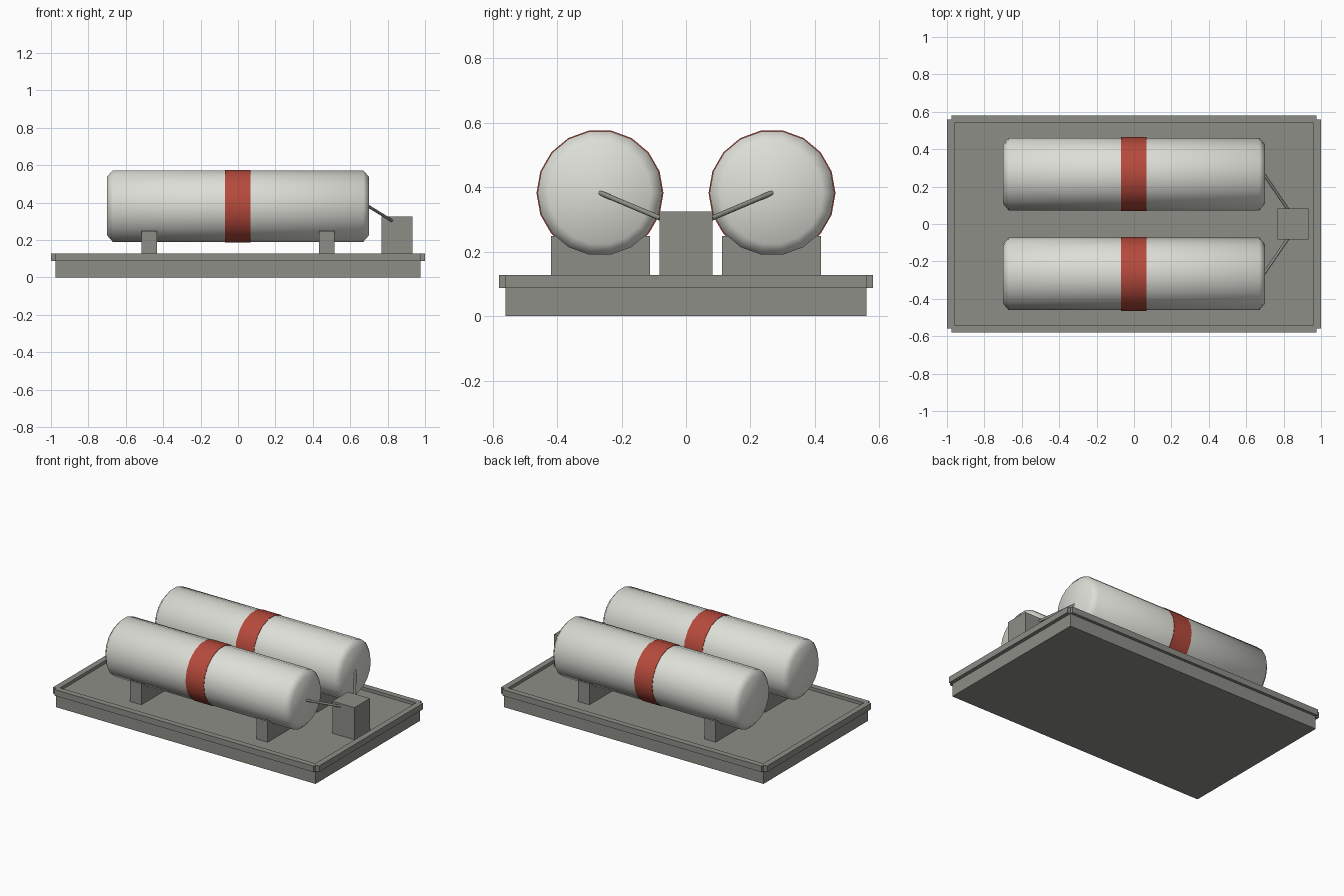
import bpy, bmesh, math
from mathutils import Vector, Matrix

if "Cube" in bpy.data.objects:
    bpy.data.objects.remove(bpy.data.objects["Cube"])


def material(name, rgb):
    m = bpy.data.materials.new(name)
    m.diffuse_color = (*rgb, 1)
    m.use_nodes = True
    m.node_tree.nodes["Principled BSDF"].inputs["Base Color"].default_value = m.diffuse_color
    return m


GREY = material("concrete_grey", (0.27, 0.27, 0.245))
WHITE = material("tank_white", (0.73, 0.73, 0.68))
RED = material("band_red", (0.47, 0.068, 0.045))


def finish(name, bm, mat):
    bmesh.ops.recalc_face_normals(bm, faces=bm.faces)
    me = bpy.data.meshes.new(name)
    bm.to_mesh(me)
    bm.free()
    me.materials.append(mat)
    ob = bpy.data.objects.new(name, me)
    bpy.context.collection.objects.link(ob)
    return ob


def box(name, x, y, z, mat=GREY):
    """Box from (min, max) ranges."""
    bm = bmesh.new()
    bmesh.ops.create_cube(bm, size=1)
    for v in bm.verts:
        v.co = [r[0] if c < 0 else r[1] for c, r in zip(v.co, (x, y, z))]
    return finish(name, bm, mat)


def smooth(ob, angle):
    bpy.ops.object.select_all(action='DESELECT')
    ob.select_set(True)
    bpy.context.view_layer.objects.active = ob
    bpy.ops.object.shade_smooth_by_angle(angle=math.radians(angle))


def lathe_x(name, profile, y, z, mat, sides=18):
    """Closed drum along x from (x, radius) stations."""
    bm = bmesh.new()
    rings = []
    for x, r in profile:
        angles = [2 * math.pi * i / sides for i in range(sides)]
        rings.append([bm.verts.new((x, y + r * math.cos(a), z + r * math.sin(a))) for a in angles])
    for a, b in zip(rings, rings[1:]):
        for i in range(sides):
            j = (i + 1) % sides
            bm.faces.new((a[i], a[j], b[j], b[i]))
    bm.faces.new(rings[0])
    bm.faces.new(rings[-1])
    return finish(name, bm, mat)


def pipe(name, p, q, radius, mat):
    p, q = Vector(p), Vector(q)
    bm = bmesh.new()
    rot = (q - p).to_track_quat('Z', 'Y').to_matrix().to_4x4()
    bmesh.ops.create_cone(bm, cap_ends=True, segments=8, radius1=radius, radius2=radius,
                          depth=(q - p).length, matrix=Matrix.Translation((p + q) / 2) @ rot)
    return finish(name, bm, mat)


# Slab with a raised kerb of four beams, open notches at the corners
box("base_slab", (-0.975, 0.975), (-0.56, 0.56), (0, 0.107))
for s, side in ((-1, "front"), (1, "back")):
    box(f"kerb_{side}", (-0.975, 0.975), sorted((s * 0.54, s * 0.58)), (0.087, 0.128))
for s, side in ((-1, "left"), (1, "right")):
    box(f"kerb_{side}", sorted((s * 0.96, s * 1.0)), (-0.56, 0.56), (0.087, 0.128))

# Tanks with bands, saddles and outlet pipes, mirrored in y
R, TY, TZ = 0.194, 0.267, 0.382
for s, side in ((-1, "front"), (1, "back")):
    tank = lathe_x(f"tank_{side}", [(-0.70, R - 0.035), (-0.67, R), (0.67, R), (0.70, R - 0.035)],
                   s * TY, TZ, WHITE)
    smooth(tank, 60)
    band = lathe_x(f"band_{side}", [(-0.07, R + 0.003), (0.067, R + 0.003)], s * TY, TZ, RED)
    smooth(band, 30)
    for x, end in ((-0.475, "left"), (0.475, "right")):
        box(f"saddle_{side}_{end}", (x - 0.042, x + 0.042),
            sorted((s * 0.112, s * 0.419)), (0.1, 0.249))
    outlet = pipe(f"outlet_pipe_{side}", (0.692, s * 0.27, 0.384), (0.822, s * 0.08, 0.304), 0.008, GREY)
    smooth(outlet, 50)

# Valve box where the pipes meet
box("valve_box", (0.768, 0.934), (-0.083, 0.083), (0.1, 0.325))
